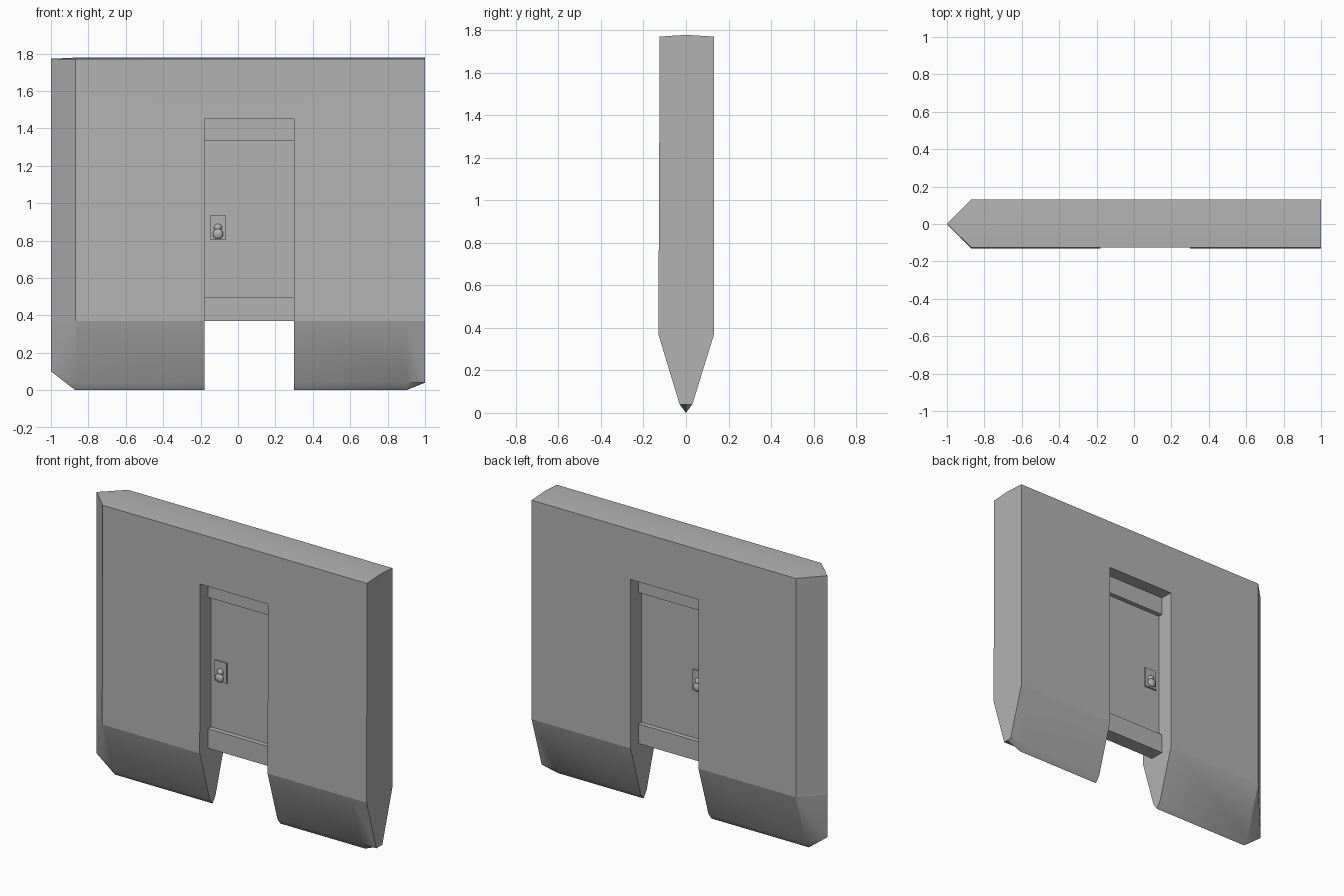
import bpy, bmesh, math
from mathutils import Matrix, Vector

if "Cube" in bpy.data.objects:
    bpy.data.objects.remove(bpy.data.objects["Cube"])

stone = bpy.data.materials.new("plain grey")
stone.diffuse_color = (0.45, 0.45, 0.45, 1)
stone.use_nodes = True
stone.node_tree.nodes["Principled BSDF"].inputs["Base Color"].default_value = stone.diffuse_color

X0, X1 = -0.18, 0.30        # door opening sides
SILL, HEAD = 0.37, 1.45     # door bottom and top


def finish(name, bm):
    bmesh.ops.recalc_face_normals(bm, faces=bm.faces[:])
    me = bpy.data.meshes.new(name)
    bm.to_mesh(me)
    bm.free()
    me.materials.append(stone)
    ob = bpy.data.objects.new(name, me)
    bpy.context.collection.objects.link(ob)
    return ob


def box(name, x, y, z):
    bm = bmesh.new()
    bmesh.ops.create_cube(bm, size=1)
    for v in bm.verts:
        v.co = [a + (b - a) * (c + 0.5) for (a, b), c in zip((x, y, z), v.co)]
    return finish(name, bm)


def ball(name, centre, radii):
    bm = bmesh.new()
    mat = Matrix.Translation(centre) @ Matrix.Diagonal((*radii, 1))
    bmesh.ops.create_uvsphere(bm, u_segments=16, v_segments=10, radius=1, matrix=mat)
    for f in bm.faces:
        f.smooth = True
    return finish(name, bm)


# Wall: one cross-section lofted along x, with a gap for the doorway
section = [(0, 1.778), (-0.125, 1.77), (-0.125, HEAD), (-0.13, SILL), (-0.03, 0.04),
           (0, 0), (0.03, 0.04), (0.132, SILL), (0.132, HEAD), (0.132, 1.77)]
stations = [-0.87, X0, X1, 0.9, 1.0]
bm = bmesh.new()
rings = [[bm.verts.new((x, y, z)) for y, z in section] for x in stations]
rings[-1][5].co.z = 0.04
n = len(section)
for s in range(len(stations) - 1):
    for i in range(n):
        if s == 1 and 2 <= i < 8:
            continue
        j = (i + 1) % n
        bm.faces.new((rings[s][i], rings[s][j], rings[s + 1][j], rings[s + 1][i]))
# Door jambs, soffit and flat right end
for r in (rings[1], rings[2]):
    bm.faces.new(r[2:9])
bm.faces.new((rings[1][2], rings[2][2], rings[2][8], rings[1][8]))
bm.faces.new(rings[-1])
# Wedge-shaped left end
r = rings[0]
top, mid, low = [bm.verts.new((-1, 0, z)) for z in (1.772, SILL, 0.1)]
for a, b, c, d, in ((1, 2, 3, 4), (9, 8, 7, 6)):
    bm.faces.new((r[0], r[a], top))
    bm.faces.new((r[a], r[b], r[c], mid, top))
    bm.faces.new((r[c], r[d], low, mid))
    bm.faces.new((r[d], r[5], low))
# Smooth the tapered foot only, keeping its upper edge crisp
bmesh.ops.recalc_face_normals(bm, faces=bm.faces[:])
for f in bm.faces:
    f.smooth = True
for e in bm.edges:
    at_sill = all(abs(v.co.z - SILL) < 0.01 for v in e.verts)
    e.smooth = not (at_sill or e.calc_face_angle(0) > math.radians(30))
finish("wall", bm)

# Door leaf with raised rails on both sides
box("door_panel", (X0, X1), (-0.015, 0.02), (SILL, HEAD))
box("door_top_rail", (X0, X1), (-0.045, 0.05), (1.335, HEAD))
box("door_bottom_rail", (X0, X1), (-0.045, 0.05), (SILL, 0.495))

# Lock plate, knob and key boss on each face of the door
for side, face, out in (("front", -0.015, -1), ("back", 0.02, 1)):
    box(side + "_lock_plate", (-0.15, -0.065), sorted((face, face + out * 0.009)), (0.805, 0.935))
    y = face + out * 0.009
    ball(side + "_boss", (-0.107, y, 0.869), (0.021, 0.02, 0.021))
    ball(side + "_knob", (-0.107, y + out * 0.012, 0.835), (0.028, 0.016, 0.028))
